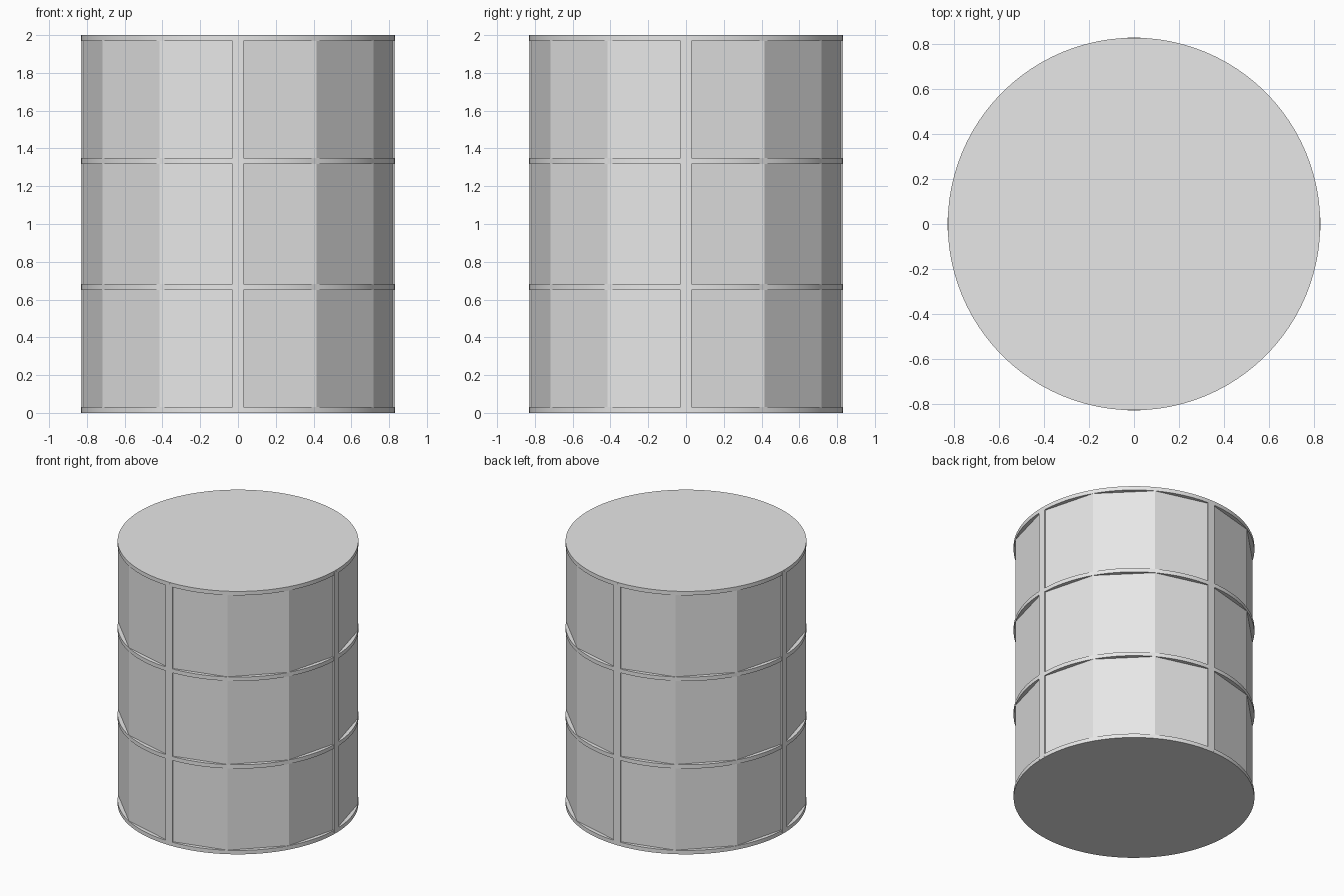
import bpy, math

if "Cube" in bpy.data.objects:
    bpy.data.objects.remove(bpy.data.objects["Cube"])

R = 0.83          # outer radius of hoops and ribs
H = 2.0           # total height
T = 0.03          # hoop thickness

grey = bpy.data.materials.new("light grey")
grey.diffuse_color = (0.8, 0.8, 0.8, 1)
grey.use_nodes = True
grey.node_tree.nodes["Principled BSDF"].inputs["Base Color"].default_value = grey.diffuse_color


def disc(name, sides, radius, z0, z1):
    """Upright prism with a vertex on each axis."""
    bpy.ops.mesh.primitive_cylinder_add(vertices=sides, radius=radius,
                                        depth=z1 - z0, location=(0, 0, (z0 + z1) / 2))
    ob = bpy.context.object
    ob.name = name
    ob.data.materials.append(grey)
    return ob


# Twelve-sided barrel body, corners just inside the hoops
disc("barrel_body", 12, R - 0.001, 0.01, H - 0.01)

# Round lids at both ends and two hoops between
for name, z in (("bottom_rim", T / 2), ("lower_hoop", H / 3),
                ("upper_hoop", 2 * H / 3), ("top_rim", H - T / 2)):
    disc(name, 96, R, z - T / 2, z + T / 2)
    bpy.ops.object.shade_smooth_by_angle(angle=math.radians(30))

# Four vertical ribs, flush with the hoops
for i, side in enumerate(("right", "back", "left", "front")):
    a = i * math.pi / 2
    r = R - 0.02
    bpy.ops.mesh.primitive_cube_add(size=1, location=(r * math.cos(a), r * math.sin(a), H / 2),
                                    rotation=(0, 0, a))
    rib = bpy.context.object
    rib.name = side + "_rib"
    rib.scale = (0.04, 0.057, H - 0.02)
    rib.data.materials.append(grey)
